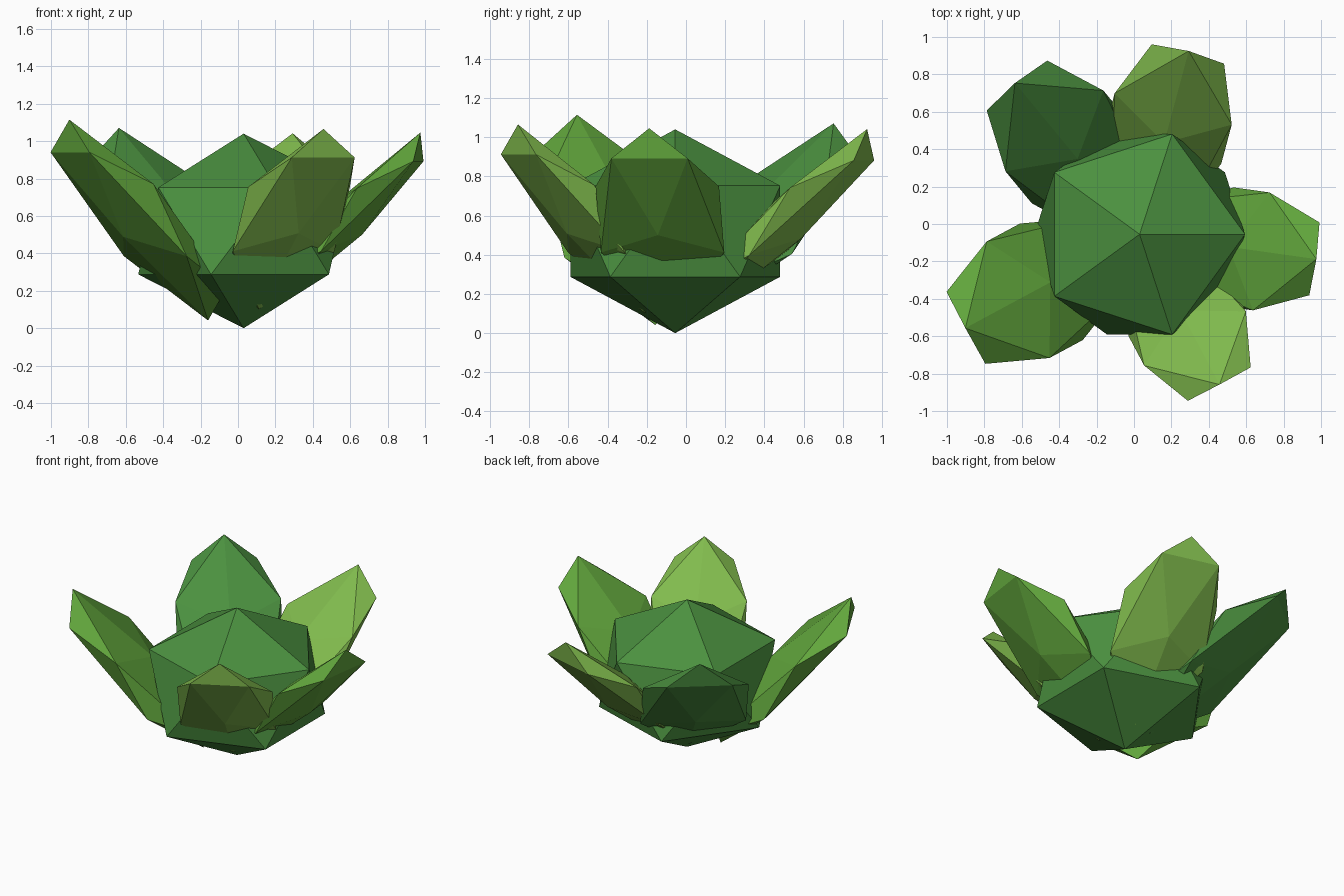
import bpy
from math import radians, cos, sin

if "Cube" in bpy.data.objects:
    bpy.data.objects.remove(bpy.data.objects["Cube"])

HUB = (0.03, -0.055)


def material(name, rgb):
    m = bpy.data.materials.new(name)
    m.diffuse_color = (*rgb, 1)
    m.use_nodes = True
    m.node_tree.nodes["Principled BSDF"].inputs["Base Color"].default_value = m.diffuse_color
    return m


DARK = material("dark_green", (0.07, 0.28, 0.05))
MID = material("mid_green", (0.12, 0.38, 0.045))
LIGHT = material("light_green", (0.22, 0.50, 0.075))


def faceted_blob(name, loc, scale, rot, mat):
    bpy.ops.mesh.primitive_ico_sphere_add(subdivisions=1, radius=1, location=loc, rotation=rot)
    o = bpy.context.object
    o.name = name
    o.scale = scale
    o.data.materials.append(mat)
    bpy.ops.object.shade_flat()


# Round core of the plant
faceted_blob("core", (*HUB, 0.52), (0.63, 0.63, 0.52), (0, 0, 0), DARK)

# Flattened leaves: azimuth, distance, height, tilt, (length, width, thickness)
leaves = [
    (-8, 0.560, 0.580, 45, (0.680, 0.374, 0.113), MID),
    (75, 0.586, 0.570, 43, (0.710, 0.381, 0.118), LIGHT),
    (129.5, 0.605, 0.583, 43, (0.734, 0.399, 0.122), DARK),
    (208.3, 0.637, 0.578, 47, (0.760, 0.416, 0.130), MID),
    (-62, 0.543, 0.583, 48, (0.675, 0.362, 0.112), LIGHT),
]
for i, (az, dist, z, tilt, size, mat) in enumerate(leaves, 1):
    a = radians(az)
    faceted_blob(f"leaf_{i}", (HUB[0] + dist * cos(a), HUB[1] + dist * sin(a), z),
                 size, (0, -radians(tilt), a), mat)
